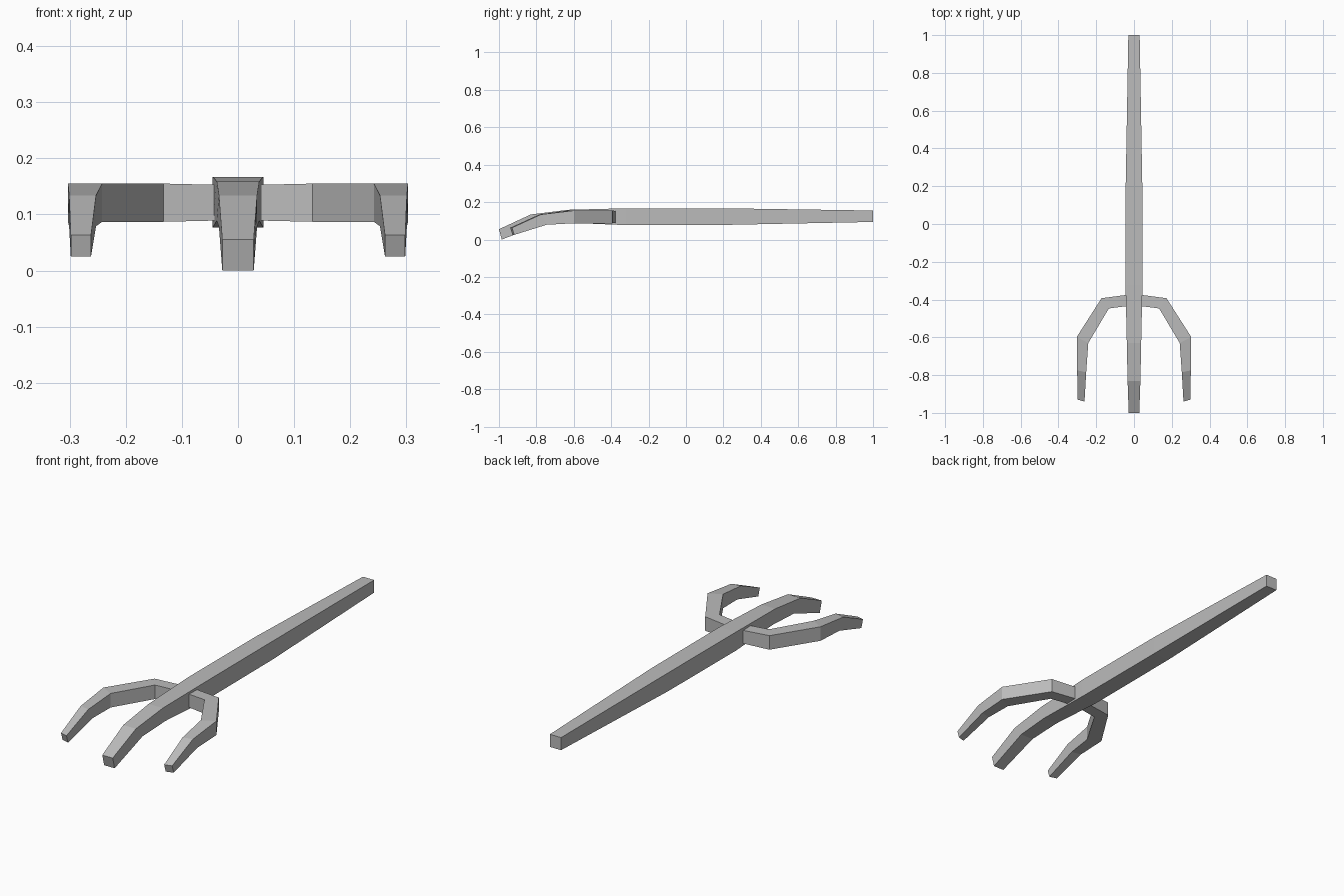
import bpy
import bmesh

cube = bpy.data.objects.get("Cube")
if cube:
    bpy.data.objects.remove(cube, do_unlink=True)

# Single metal colour
metal = bpy.data.materials.new("grey_metal")
metal.use_nodes = True
GREY = (0.5, 0.5, 0.5, 1)
metal.diffuse_color = GREY
metal.node_tree.nodes["Principled BSDF"].inputs["Base Color"].default_value = GREY


def loft(name, sections):
    """Bridge a row of four-cornered sections into a closed bar."""
    bm = bmesh.new()
    rings = [[bm.verts.new(p) for p in ring] for ring in sections]
    for a, b in zip(rings, rings[1:]):
        for i in range(4):
            j = (i + 1) % 4
            bm.faces.new((a[i], a[j], b[j], b[i]))
    bm.faces.new(rings[0])
    bm.faces.new(rings[-1])
    bmesh.ops.recalc_face_normals(bm, faces=bm.faces)
    mesh = bpy.data.meshes.new(name)
    bm.to_mesh(mesh)
    bm.free()
    mesh.materials.append(metal)
    obj = bpy.data.objects.new(name, mesh)
    bpy.context.collection.objects.link(obj)
    return obj


# Handle and middle prong: half width, top (y, z), bottom (y, z)
shaft = [
    (0.030, (1.0, 0.155), (1.0, 0.094)),
    (0.044, (0.2, 0.167), (0.2, 0.078)),
    (0.045, (-0.32, 0.167), (-0.32, 0.077)),
    (0.038, (-0.63, 0.159), (-0.61, 0.089)),
    (0.034, (-0.83, 0.134), (-0.78, 0.078)),
    (0.028, (-1.0, 0.055), (-0.985, 0.0)),
]
loft("handle_and_middle_prong",
     [[(-w, *t), (w, *t), (w, *b), (-w, *b)] for w, t, b in shaft])

# Side prong: outer (x, y), inner (x, y), top z, bottom z, bottom y shift
prong = [
    ((0.0, -0.370), (0.0, -0.430), 0.152, 0.090, 0),
    ((0.172, -0.393), (0.133, -0.447), 0.155, 0.087, 0),
    ((0.303, -0.598), (0.242, -0.630), 0.155, 0.087, 0),
    ((0.301, -0.775), (0.253, -0.785), 0.134, 0.079, 0.03),
    ((0.298, -0.930), (0.262, -0.940), 0.063, 0.025, 0.012),
]
for side, s in (("left", 1), ("right", -1)):
    loft(side + "_prong",
         [[(s * o[0], o[1], t), (s * i[0], i[1], t),
           (s * i[0], i[1] + d, b), (s * o[0], o[1] + d, b)]
          for o, i, t, b, d in prong])
